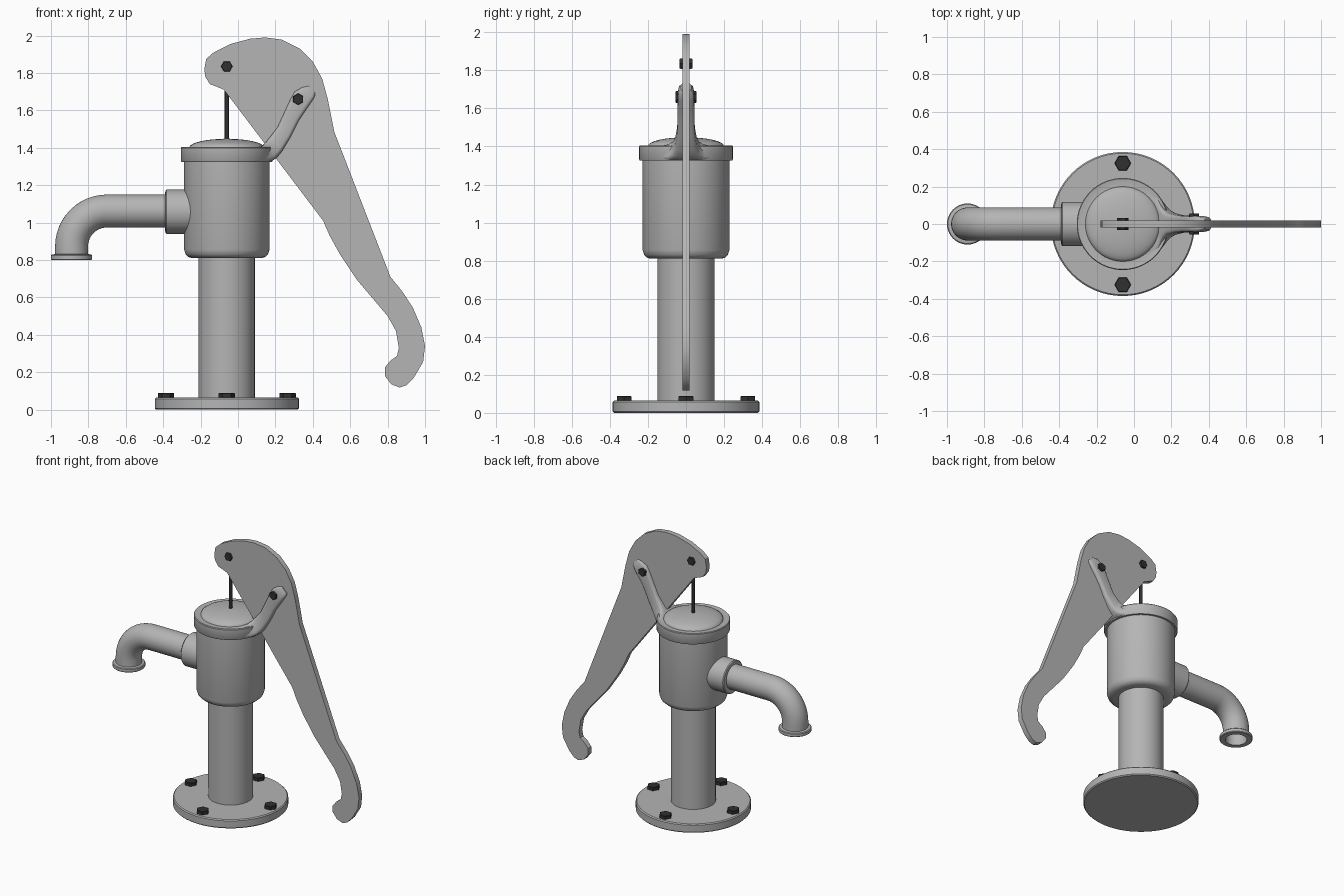
import bpy, bmesh, math
from mathutils import Vector, Matrix

if "Cube" in bpy.data.objects:
    bpy.data.objects.remove(bpy.data.objects["Cube"])

AX = -0.06  # x of the pump's vertical axis


def material(name, value):
    m = bpy.data.materials.new(name)
    m.diffuse_color = (value, value, value, 1)
    m.use_nodes = True
    m.node_tree.nodes["Principled BSDF"].inputs["Base Color"].default_value = m.diffuse_color
    return m


GREY = material("cast iron grey", 0.46)
DARK = material("dark steel", 0.03)


def finish(name, bm, mat, angle=35):
    bmesh.ops.recalc_face_normals(bm, faces=bm.faces)
    me = bpy.data.meshes.new(name)
    bm.to_mesh(me)
    bm.free()
    ob = bpy.data.objects.new(name, me)
    bpy.context.collection.objects.link(ob)
    me.materials.append(mat)
    bpy.ops.object.select_all(action='DESELECT')
    ob.select_set(True)
    bpy.context.view_layer.objects.active = ob
    bpy.ops.object.shade_smooth_by_angle(angle=math.radians(angle))
    return ob


def skin(name, rings, mat, angle=35):
    """Join equal loops of points into a closed tube with capped ends."""
    bm = bmesh.new()
    loops = [[bm.verts.new(p) for p in r] for r in rings]
    n = len(loops[0])
    for a, b in zip(loops, loops[1:]):
        for i in range(n):
            j = (i + 1) % n
            bm.faces.new((a[i], a[j], b[j], b[i]))
    bm.faces.new(loops[0])
    bm.faces.new(loops[-1])
    return finish(name, bm, mat, angle)


def ring(center, axis, r, n=48, turn=0.0):
    q = Vector((0, 0, 1)).rotation_difference(Vector(axis))
    return [Vector(center) + q @ Vector((r * math.cos(t), r * math.sin(t), 0))
            for t in (turn + math.tau * i / n for i in range(n))]


def lathe(name, profile, mat=GREY, origin=(AX, 0, 0), axis=(0, 0, 1), n=64, turn=0.0):
    """Turn (radius, distance) pairs about an axis."""
    o, a = Vector(origin), Vector(axis)
    return skin(name, [ring(o + a * d, axis, r, n, turn) for r, d in profile], mat)


# Base flange, column, cylinder body
lathe("base_flange", [(0.378, 0), (0.385, 0.007), (0.385, 0.058), (0.378, 0.065)])
lathe("column", [(0.15, 0.05), (0.15, 0.85)])
lathe("pump_body", [(0.14, 0.81), (0.185, 0.81), (0.205, 0.816), (0.22, 0.83),
                    (0.228, 0.855), (0.228, 1.34)])

# Lid with a low dome inside its rim
dome = [(0.20 * math.cos(t), 1.402 + 0.046 * math.sin(t))
        for t in (math.pi / 2 * i / 8 for i in range(8))]
lathe("lid", [(0.20, 1.325), (0.242, 1.325), (0.246, 1.331), (0.246, 1.40),
              (0.242, 1.405), (0.225, 1.402)] + dome + [(0.004, 1.449)])

# Collar where the spout meets the body
lathe("spout_collar", [(0.10, 0), (0.112, 0.002), (0.118, 0.008), (0.118, 0.19)],
      origin=(-0.39, 0, 1.058), axis=(1, 0, 0))

# Hollow spout: pipe, bend, lip, then back up the inside
PIPE, BEND, ZP = 0.088, 0.19, 1.062
path = [((-0.3, 0, ZP), (-1, 0, 0))]
for i in range(13):
    t = math.pi / 2 * i / 12
    path.append(((-0.70 - BEND * math.sin(t), 0, ZP - BEND + BEND * math.cos(t)),
                 (-math.cos(t), 0, -math.sin(t))))


def spout_ring(c, d, r):
    side, up = Vector((0, 1, 0)), Vector((0, 1, 0)).cross(Vector(d))
    return [Vector(c) + r * (math.cos(t) * side + math.sin(t) * up)
            for t in (math.tau * i / 40 for i in range(40))]


rings = [spout_ring(c, d, PIPE) for c, d in path]
for r, z in [(PIPE, 0.832), (0.105, 0.829), (0.11, 0.824), (0.11, 0.804), (0.106, 0.80), (0.072, 0.80)]:
    rings.append(spout_ring((-0.89, 0, z), (0, 0, -1), r))
rings += [spout_ring(c, d, 0.072) for c, d in reversed(path[1:])]
skin("spout", rings, GREY)

# Bracket arm flaring out of the lid: lower edge, upper edge, half width
arm = [(0.06, 1.325, 0.06, 1.405, 0.212), (0.11, 1.325, 0.11, 1.405, 0.175),
       (0.15, 1.325, 0.13, 1.41, 0.135), (0.18, 1.328, 0.138, 1.42, 0.10),
       (0.205, 1.345, 0.15, 1.432, 0.075), (0.235, 1.38, 0.17, 1.457, 0.058),
       (0.28, 1.455, 0.212, 1.512, 0.047), (0.325, 1.545, 0.25, 1.595, 0.044),
       (0.36, 1.597, 0.28, 1.66, 0.044), (0.39, 1.64, 0.303, 1.70, 0.043),
       (0.41, 1.672, 0.34, 1.722, 0.038), (0.414, 1.692, 0.375, 1.731, 0.026)]
rings = []
for bx, bz, tx, tz, w in arm:
    mid, half = Vector((bx + tx, 0, bz + tz)) / 2, Vector((tx - bx, 0, tz - bz)) / 2
    loop = []
    for i in range(24):
        c, s = math.cos(math.tau * i / 24), math.sin(math.tau * i / 24)
        loop.append(mid + half * math.copysign(abs(s) ** 0.4, s)
                    + Vector((0, w * math.copysign(abs(c) ** 0.4, c), 0)))
    rings.append(loop)
skin("bracket_arm", rings, GREY, 50)

# Flat curved pump handle
outline = [(-0.18, 1.82), (-0.17, 1.875), (-0.13, 1.91), (-0.04, 1.955), (0.065, 1.983),
           (0.145, 1.99), (0.235, 1.978), (0.33, 1.93), (0.40, 1.86), (0.45, 1.77),
           (0.48, 1.66), (0.515, 1.485), (0.815, 0.71), (0.88, 0.63), (0.935, 0.545),
           (0.98, 0.44), (1.0, 0.34), (0.99, 0.255), (0.94, 0.17), (0.90, 0.13),
           (0.865, 0.118), (0.82, 0.135), (0.785, 0.18), (0.785, 0.225), (0.815, 0.262),
           (0.85, 0.287), (0.86, 0.33), (0.845, 0.42), (0.80, 0.50), (0.635, 0.695),
           (0.545, 0.83), (0.49, 0.93), (0.455, 1.01), (-0.075, 1.71), (-0.11, 1.725),
           (-0.15, 1.74), (-0.175, 1.78)]
skin("handle", [[(x, y, z) for x, z in outline] for y in (-0.019, 0.019)], GREY)

# Pump rod
lathe("pump_rod", [(0.011, 1.43), (0.011, 1.80)], DARK, n=16)


# Hexagonal bolts
def bolt(name, origin, axis, r, length, turn=0.0):
    lathe(name, [(r, 0), (r, length - 0.004), (r * 0.92, length)], DARK, origin, axis, 6, turn)


for i in range(4):
    a = math.pi / 2 * i
    bolt("base_bolt", (AX + 0.325 * math.cos(a), 0.325 * math.sin(a), 0.06), (0, 0, 1), 0.044, 0.03)
for s in (-1, 1):
    bolt("rod_pivot_bolt", (AX, 0, 1.835), (0, s, 0), 0.031, 0.033)
    bolt("arm_pivot_bolt", (0.322, 0, 1.66), (0, s, 0), 0.031, 0.056, math.pi / 6)
